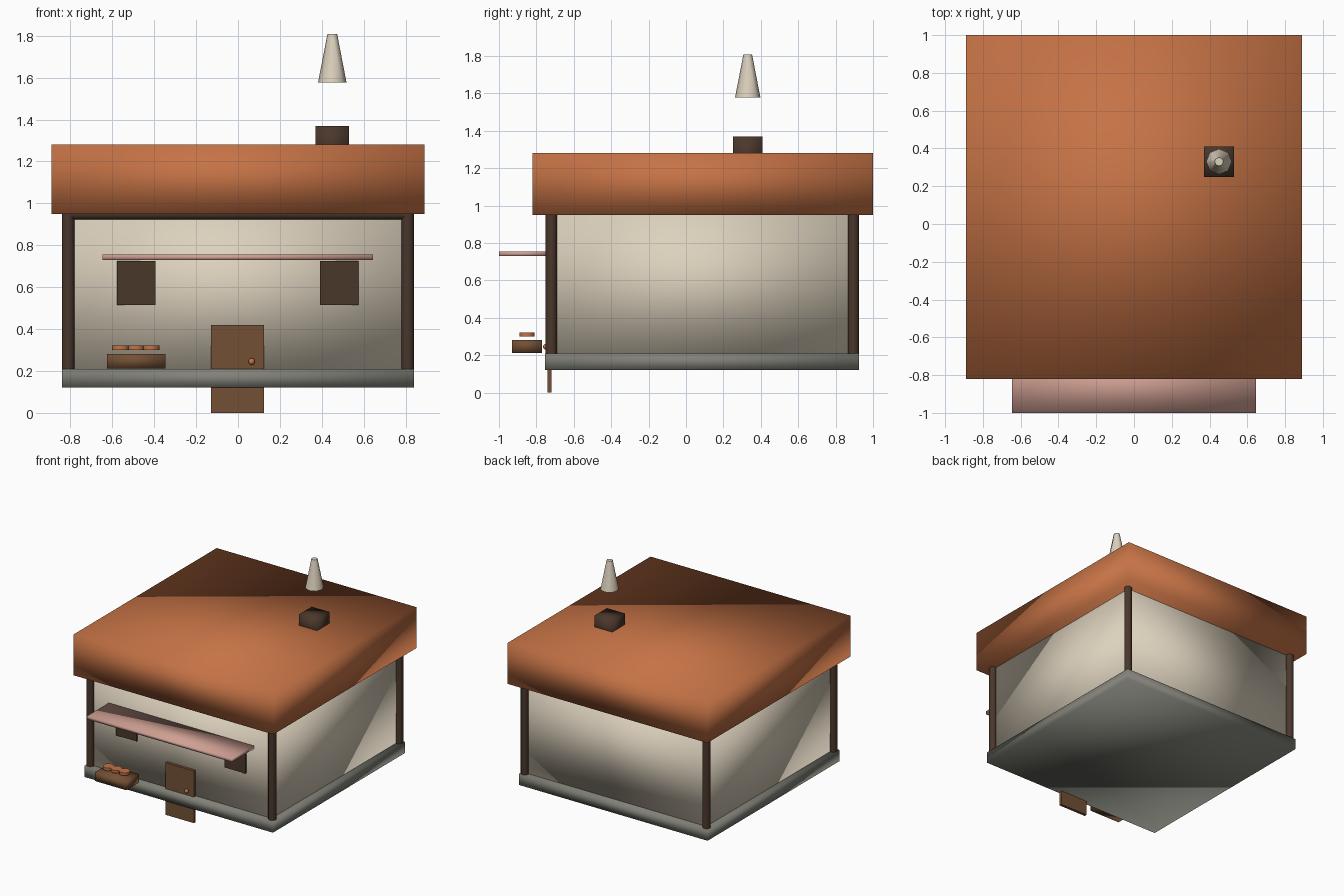
import bpy, math

if "Cube" in bpy.data.objects:
    bpy.data.objects.remove(bpy.data.objects["Cube"])


def material(name, rgb):
    m = bpy.data.materials.new(name)
    m.diffuse_color = (*rgb, 1)
    m.use_nodes = True
    m.node_tree.nodes["Principled BSDF"].inputs["Base Color"].default_value = m.diffuse_color
    return m


CLAY = material("clay orange", (0.56, 0.17, 0.06))
CREAM = material("cream plaster", (0.72, 0.64, 0.51))
DARK = material("dark timber", (0.068, 0.038, 0.024))
STONE = material("grey stone", (0.22, 0.22, 0.19))
WOOD = material("brown wood", (0.17, 0.08, 0.035))
PINK = material("pink cloth", (0.63, 0.35, 0.29))


def finish(name, mat, smooth):
    o = bpy.context.object
    o.name = name
    o.data.materials.append(mat)
    if smooth == "all":
        bpy.ops.object.shade_smooth()
    elif smooth:
        bpy.ops.object.shade_smooth_by_angle(angle=math.radians(50))
    return o


def box(name, x, y, z, mat, smooth="all"):
    """Box from (min, max) ranges; softly shaded across its corners."""
    bpy.ops.mesh.primitive_cube_add(size=1)
    o = bpy.context.object
    for v in o.data.vertices:
        v.co = [r[0] if c < 0 else r[1] for c, r in zip(v.co, (x, y, z))]
    return finish(name, mat, smooth)


def cone(name, loc, r1, r2, depth, mat, sides=12, rot=(0, 0, 0)):
    bpy.ops.mesh.primitive_cone_add(vertices=sides, radius1=r1, radius2=r2,
                                    depth=depth, location=loc, rotation=rot)
    return finish(name, mat, True)


# main body
box("stone_base", (-0.84, 0.84), (-0.755, 0.925), (0.12, 0.21), STONE)
box("walls", (-0.80, 0.80), (-0.715, 0.885), (0.20, 0.96), CREAM)
box("roof", (-0.89, 0.89), (-0.82, 1.0), (0.95, 1.28), CLAY)

# corner posts
for side, x in (("left", -0.81), ("right", 0.81)):
    for end, y in (("front", -0.72), ("back", 0.895)):
        cone(f"{end}_{side}_post", (x, y, 0.58), 0.03, 0.03, 0.76, DARK)

# beam under the front eave
cone("front_beam", (0, -0.72, 0.95), 0.028, 0.028, 1.62, DARK,
     rot=(0, math.pi / 2, 0))

# door and knob
box("door", (-0.128, 0.125), (-0.74, -0.718), (0.0, 0.42), WOOD, False)
bpy.ops.mesh.primitive_uv_sphere_add(segments=10, ring_count=6, radius=0.016,
                                     location=(0.065, -0.749, 0.245))
finish("door_knob", CLAY, "all")

# windows
for side, x in (("left", -0.485), ("right", 0.483)):
    box(f"{side}_window", (x - 0.092, x + 0.092), (-0.728, -0.71),
        (0.515, 0.725), DARK, False)

# awning
box("awning", (-0.647, 0.645), (-1.0, -0.72), (0.73, 0.755), PINK)

# crate with loaves
box("crate", (-0.625, -0.345), (-0.93, -0.77), (0.212, 0.282), WOOD)
for i in range(3):
    cone(f"loaf_{i + 1}", (-0.56 + i * 0.0725, -0.85, 0.31),
         0.041, 0.041, 0.022, CLAY)

# chimney and smoke plume
box("chimney", (0.37, 0.53), (0.25, 0.41), (1.2, 1.37), DARK)
cone("smoke", (0.45, 0.33, 1.693), 0.068, 0.023, 0.232, CREAM, sides=8)
